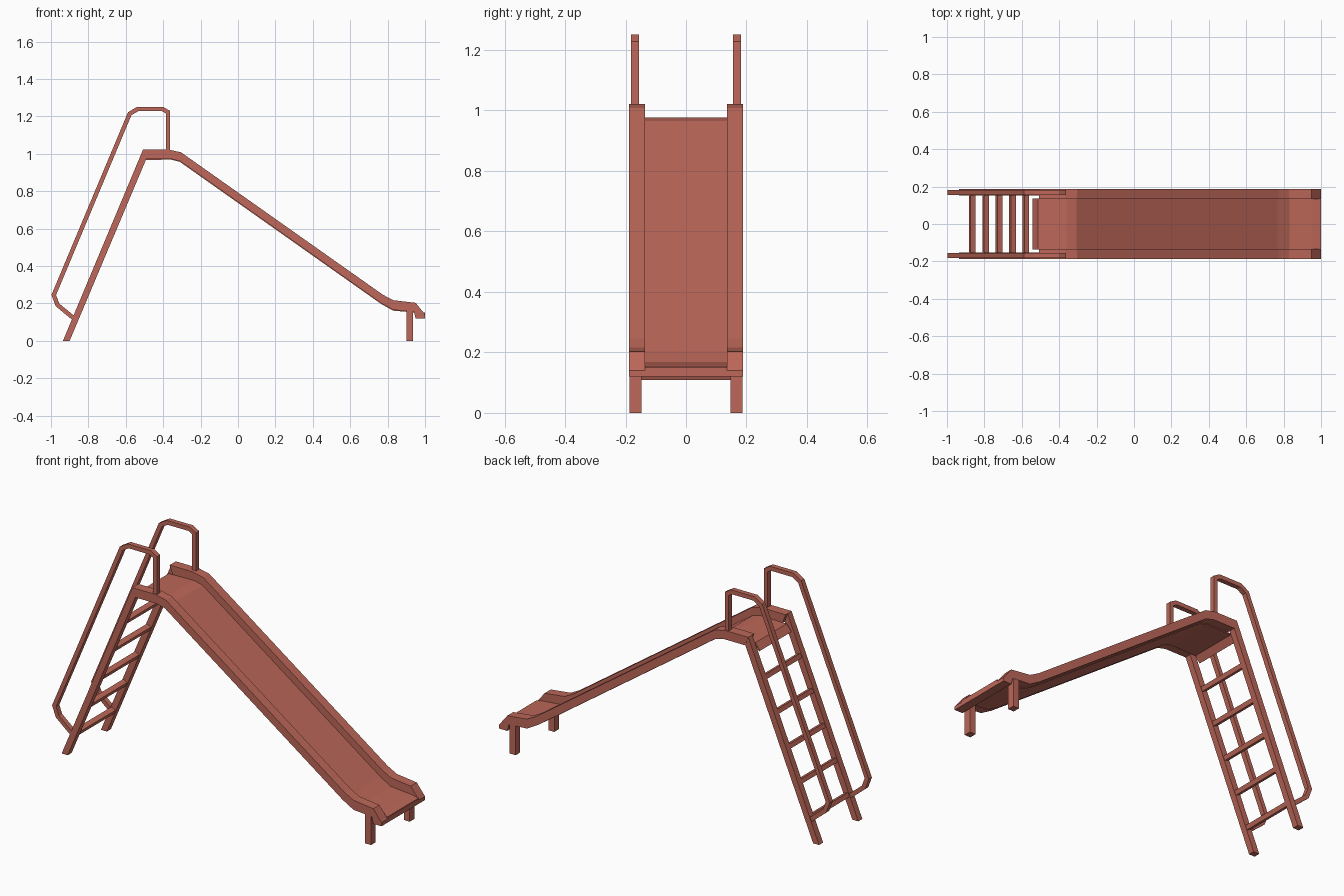
import bpy, bmesh, math
from mathutils import Vector

if "Cube" in bpy.data.objects:
    bpy.data.objects.remove(bpy.data.objects["Cube"])

paint = bpy.data.materials.new("brick red paint")
paint.diffuse_color = (0.51, 0.137, 0.1, 1)
paint.use_nodes = True
paint.node_tree.nodes["Principled BSDF"].inputs["Base Color"].default_value = paint.diffuse_color


def prism(name, outline, y0, y1):
    """Side outline (x, z) extruded from y0 to y1."""
    bm = bmesh.new()
    face = bm.faces.new([bm.verts.new((x, y0, z)) for x, z in outline])
    ext = bmesh.ops.extrude_face_region(bm, geom=[face])
    moved = [g for g in ext["geom"] if isinstance(g, bmesh.types.BMVert)]
    bmesh.ops.translate(bm, verts=moved, vec=(0, y1 - y0, 0))
    bmesh.ops.recalc_face_normals(bm, faces=bm.faces[:])
    mesh = bpy.data.meshes.new(name)
    bm.to_mesh(mesh)
    bm.free()
    mesh.materials.append(paint)
    ob = bpy.data.objects.new(name, mesh)
    bpy.context.collection.objects.link(ob)
    return ob


def pair(name, outline, y0, y1):
    """The same part on both sides."""
    prism("right_" + name, outline, -y1, -y0)
    prism("left_" + name, outline, y0, y1)


def ribbon(path, width):
    """Mitred outline of constant width around a path."""
    pts = [Vector(p) for p in path]
    dirs = [(b - a).normalized() for a, b in zip(pts, pts[1:])]
    left, right = [], []
    for i, p in enumerate(pts):
        a, b = dirs[max(i - 1, 0)], dirs[min(i, len(dirs) - 1)]
        t = (a + b).normalized()
        n = Vector((-t.y, t.x)) * (width / 2 / t.dot(a))
        left.append(p + n)
        right.append(p - n)
    return [tuple(p) for p in left + right[::-1]]


# chute side rails, with a lowered lip at the exit
rail_top = [(-0.508, 1.022), (-0.37, 1.022), (-0.305, 1.008), (0.775, 0.246),
            (0.83, 0.217), (0.95, 0.203), (1.0, 0.14), (1.0, 0.12)]
rail_bottom = [(-0.49, 0.973), (-0.36, 0.973), (-0.31, 0.961), (0.765, 0.202),
               (0.83, 0.165), (0.94, 0.157), (0.95, 0.12)]
pair("side_rail", rail_top + rail_bottom[::-1], 0.135, 0.188)

# thin sliding bed, with a flap at the ladder and a lip at the exit
bed = [(-0.54, 0.935), (-0.512, 0.97)] + rail_bottom[1:5] + [(0.95, 0.155), (0.998, 0.147)]
prism("sliding_bed", ribbon(bed, 0.008), -0.136, 0.136)
prism("exit_lip", [(0.95, 0.12), (1.0, 0.12), (1.0, 0.148), (0.95, 0.157)], -0.136, 0.136)

# front legs
pair("front_leg", [(0.9, 0), (0.936, 0), (0.936, 0.165), (0.9, 0.17)], 0.147, 0.187)

# ladder side posts
pair("ladder_post", [(-0.936, 0), (-0.9, 0), (-0.49, 0.973), (-0.508, 1.022)], 0.152, 0.187)

# ladder rungs, tilted with the ladder
lean = math.atan2(0.42, 1.0)
for i in range(5):
    z = 0.125 + i * 0.171
    c = Vector((-0.918 + 0.4205 * z, z))
    u = Vector((math.cos(lean), -math.sin(lean))) * 0.014
    v = Vector((math.sin(lean), math.cos(lean))) * 0.012
    prism("rung_%d" % (i + 1), [tuple(c + s * u + t * v) for s, t in
                                ((-1, -1), (1, -1), (1, 1), (-1, 1))], -0.155, 0.155)

# square-section handrails
rail_path = [(-0.878, 0.12), (-0.965, 0.192), (-0.985, 0.245), (-0.579, 1.214),
             (-0.537, 1.239), (-0.403, 1.239), (-0.374, 1.222), (-0.374, 1.0)]
pair("handrail", ribbon(rail_path, 0.023), 0.155, 0.182)
